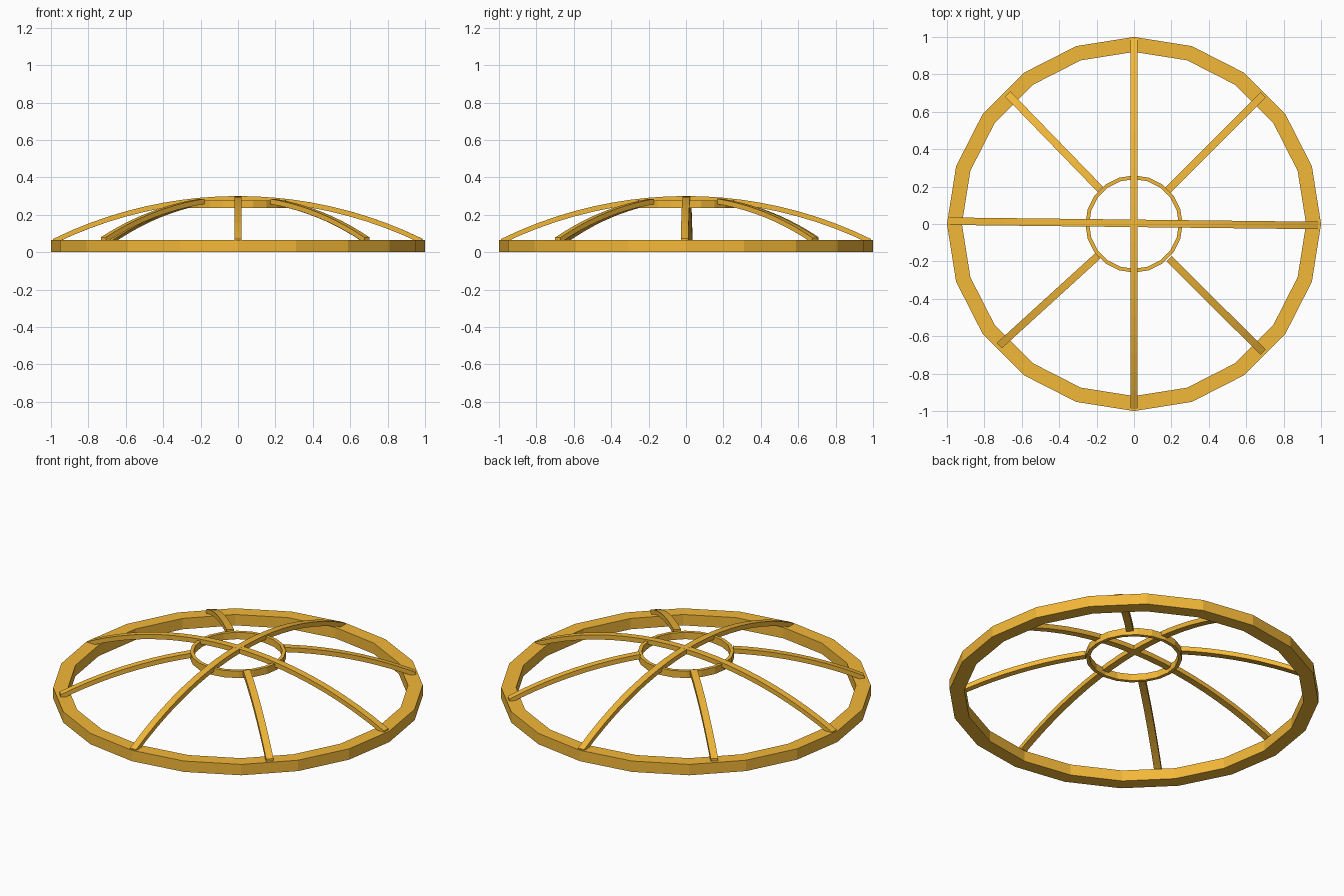
import bpy, bmesh
from math import cos, sin, pi, sqrt, hypot
from mathutils import Vector

if "Cube" in bpy.data.objects:
    bpy.data.objects.remove(bpy.data.objects["Cube"])

mat = bpy.data.materials.new("orange")
mat.diffuse_color = (0.9, 0.48, 0.04, 1)
mat.use_nodes = True
mat.node_tree.nodes["Principled BSDF"].inputs["Base Color"].default_value = mat.diffuse_color


def finish(name, bm):
    bmesh.ops.recalc_face_normals(bm, faces=bm.faces)
    me = bpy.data.meshes.new(name)
    bm.to_mesh(me)
    bm.free()
    me.materials.append(mat)
    ob = bpy.data.objects.new(name, me)
    bpy.context.collection.objects.link(ob)
    return ob


def bridge(bm, loops, closed):
    # skin a list of four-point sections into a bar
    n = len(loops)
    for i in range(n if closed else n - 1):
        a, b = loops[i], loops[(i + 1) % n]
        for k in range(4):
            bm.faces.new((a[k], a[(k + 1) % 4], b[(k + 1) % 4], b[k]))
    if not closed:
        bm.faces.new(loops[0])
        bm.faces.new(loops[-1])


def ring(name, r_in, r_out, z0, z1, sides=20):
    bm = bmesh.new()
    loops = []
    for i in range(sides):
        a = 2 * pi * i / sides
        loops.append([bm.verts.new((r * cos(a), r * sin(a), z)) for r, z in
                      ((r_in, z0), (r_out, z0), (r_out, z1), (r_in, z1))])
    bridge(bm, loops, True)
    return finish(name, bm)


R = 2.245  # dome radius


def dome(r):
    return 0.30 - R + sqrt(R * R - r * r)


def rib(name, start, end, width=0.04, thick=0.028, steps=10):
    # flat bar following the dome between two plan positions
    bm = bmesh.new()
    s, e = Vector(start), Vector(end)
    d = (e - s).normalized()
    side = Vector((-d.y, d.x)) * width / 2
    loops = []
    for i in range(steps + 1):
        p = s.lerp(e, i / steps)
        z = dome(hypot(p.x, p.y))
        loops.append([bm.verts.new((q.x, q.y, h)) for q, h in
                      ((p - side, z - thick), (p + side, z - thick),
                       (p + side, z), (p - side, z))])
    bridge(bm, loops, False)
    return finish(name, bm)


# rims
ring("outer_ring", 0.92, 1.0, 0.0, 0.065)
ring("inner_ring", 0.24, 0.26, 0.235, 0.276)

# full-width crossing ribs
rib("cross_rib_x", (-0.99, 0.015), (0.985, -0.008), steps=20)
rib("cross_rib_y", (0, -0.99), (0, 0.99), steps=20)

# diagonal ribs from inner ring to outer ring
for i, (a, b) in enumerate([((0.18, 0.18), (0.69, 0.69)),
                            ((-0.18, 0.185), (-0.675, 0.695)),
                            ((-0.193, -0.17), (-0.72, -0.65)),
                            ((0.187, -0.185), (0.69, -0.685))]):
    rib(f"diagonal_rib_{i + 1}", a, b)
